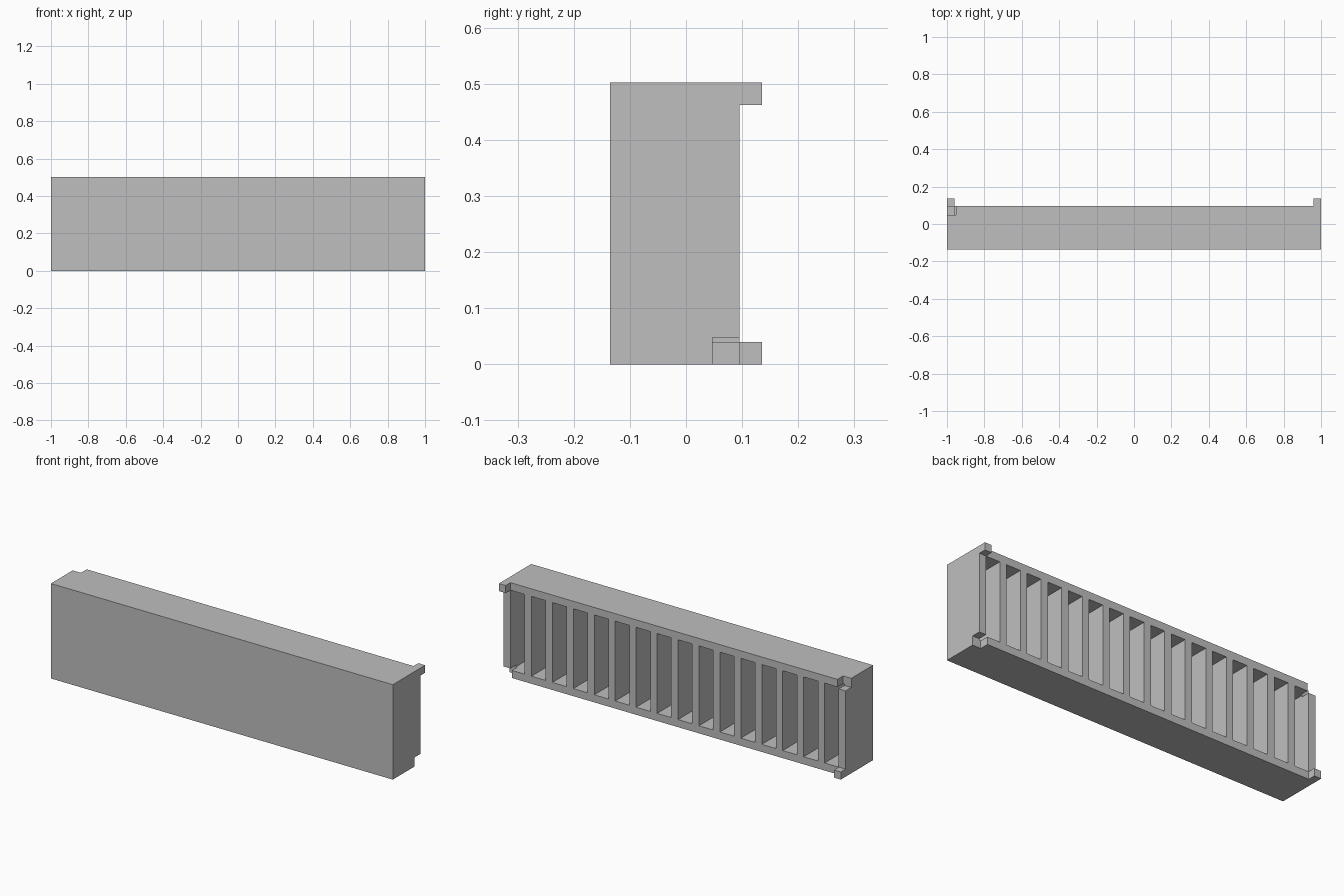
import bpy

if "Cube" in bpy.data.objects:
    bpy.data.objects.remove(bpy.data.objects["Cube"], do_unlink=True)

# Overall sizes
HEIGHT, FRONT, BACK = 0.502, -0.135, 0.095
WALL = 0.04                 # thickness of panel, rails, ribs and tabs
NOTCH = 0.048               # tabs of a neighbour fit in with a little play
SLOTS = 16
PITCH = (2 - WALL) / SLOTS

grey = bpy.data.materials.new("plain_grey")
grey.use_nodes = True
colour = (0.52, 0.52, 0.52, 1)
grey.diffuse_color = colour
grey.node_tree.nodes["Principled BSDF"].inputs["Base Color"].default_value = colour


def box(name, low, high):
    """Axis-aligned box between two corners."""
    bpy.ops.mesh.primitive_cube_add(size=1)
    obj = bpy.context.object
    obj.name = name
    for v in obj.data.vertices:
        v.co = [l + (h - l) * (c + 0.5) for c, l, h in zip(v.co, low, high)]
    obj.data.materials.append(grey)
    return obj


def combine(target, tool, operation):
    """Apply a boolean and discard the helper."""
    mod = target.modifiers.new(operation.lower(), "BOOLEAN")
    mod.operation, mod.object, mod.solver = operation, tool, "EXACT"
    bpy.context.view_layer.objects.active = target
    bpy.ops.object.modifier_apply(modifier=mod.name)
    bpy.data.objects.remove(tool, do_unlink=True)


# Solid block with a row of pockets opened from the back
block = box("ribbed_block", (-1, FRONT, 0), (1, BACK, HEIGHT))
for i in range(SLOTS):
    x = -1 + WALL + i * PITCH
    pocket = box("pocket_cutter", (x, FRONT + WALL, WALL),
                 (x + PITCH - WALL, BACK + WALL, HEIGHT - WALL))
    combine(block, pocket, "DIFFERENCE")

# Corner notches on one diagonal, locking tabs on the other
for side in (-1, 1):
    def corner(name, size, y0, y1, top, spill):
        xs = sorted((side * (1 + spill), side * (1 - size)))
        zs = (HEIGHT - size, HEIGHT + spill) if top else (-spill, size)
        return box(name, (xs[0], y0, zs[0]), (xs[1], y1, zs[1]))

    notch = corner("notch_cutter", NOTCH, BACK - NOTCH, BACK + WALL, side < 0, WALL)
    combine(block, notch, "DIFFERENCE")
    tab = corner("locking_tab", WALL, BACK - WALL / 2, BACK + WALL, side > 0, 0)
    combine(block, tab, "UNION")
